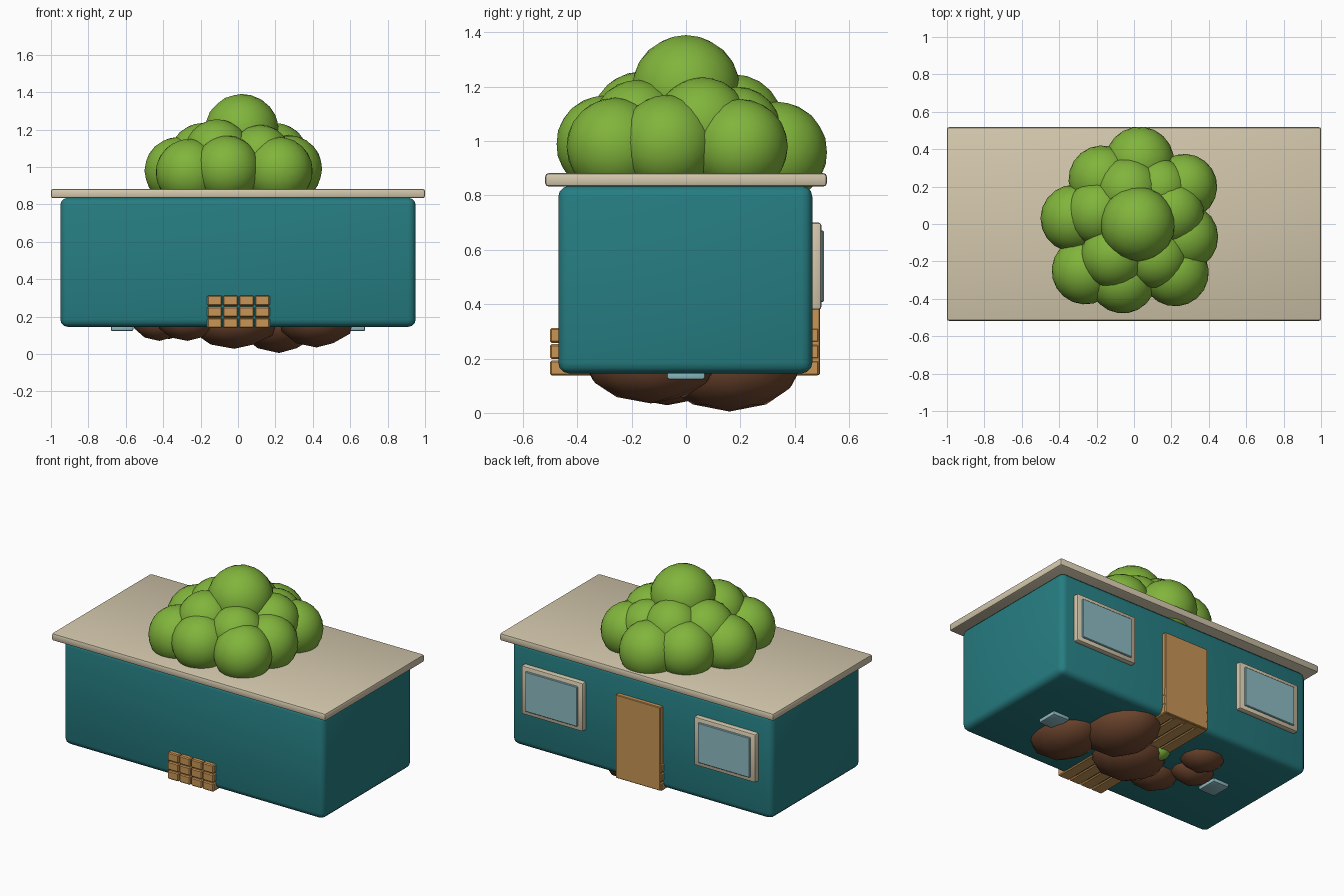
import bpy
from mathutils import Matrix, Vector

if "Cube" in bpy.data.objects:
    bpy.data.objects.remove(bpy.data.objects["Cube"])


def material(name, rgb):
    m = bpy.data.materials.new(name)
    m.diffuse_color = (*rgb, 1)
    m.use_nodes = True
    m.node_tree.nodes["Principled BSDF"].inputs["Base Color"].default_value = m.diffuse_color
    return m


TEAL = material("teal_wall", (0.019, 0.205, 0.222))
CREAM = material("cream_trim", (0.66, 0.58, 0.42))
WOOD = material("warm_wood", (0.58, 0.30, 0.09))
GLASS = material("pale_glass", (0.27, 0.50, 0.55))
LEAF = material("leaf_green", (0.22, 0.46, 0.045))
EARTH = material("brown_earth", (0.16, 0.062, 0.028))


def smooth(ob, angle=0.6):
    bpy.ops.object.select_all(action='DESELECT')
    ob.select_set(True)
    bpy.context.view_layer.objects.active = ob
    bpy.ops.object.shade_smooth_by_angle(angle=angle)


def box(name, lo, hi, mat, bevel=0.0, segments=2):
    """Rounded box between two corners."""
    lo, hi = Vector(lo), Vector(hi)
    bpy.ops.mesh.primitive_cube_add(size=1, location=(lo + hi) / 2)
    ob = bpy.context.object
    ob.name = name
    ob.data.transform(Matrix.Diagonal((*(hi - lo), 1)))
    ob.data.materials.append(mat)
    if bevel:
        b = ob.modifiers.new("bevel", 'BEVEL')
        b.width, b.segments = bevel, segments
        bpy.ops.object.modifier_apply(modifier="bevel")
        smooth(ob)
    return ob


def blob(name, loc, radii, mat, turn=0.0):
    """Low-poly smooth ball, optionally squashed."""
    bpy.ops.mesh.primitive_ico_sphere_add(subdivisions=3 if mat is LEAF else 2,
                                          radius=1, location=loc)
    ob = bpy.context.object
    ob.name = name
    ob.data.transform(Matrix.Rotation(turn, 4, 'Z') @ Matrix.Diagonal((*radii, 1)))
    ob.data.materials.append(mat)
    smooth(ob, 1.2)
    return ob


# house body and flat roof
box("house_body", (-0.95, -0.47, 0.145), (0.95, 0.465, 0.835), TEAL, 0.04, 3)
box("roof_slab", (-1, -0.518, 0.833), (1, 0.518, 0.882), CREAM, 0.012)

# stacked beams running through the house, front to back
for row in range(3):
    for col in range(4):
        x, z = -0.165 + col * 0.085, 0.138 + row * 0.06
        box(f"beam_{row}_{col}", (x, -0.5, z), (x + 0.08, 0.49, z + 0.055), WOOD, 0.006, 1)

# door and windows on the back wall
box("door", (-0.157, 0.45, 0.14), (0.168, 0.493, 0.69), WOOD, 0.004, 1)
for side, label in ((-1, "left"), (1, "right")):
    x = side * 0.63
    box(f"window_frame_{label}", (x - 0.225, 0.45, 0.38), (x + 0.225, 0.498, 0.70), CREAM, 0.01)
    box(f"window_glass_{label}", (x - 0.19, 0.47, 0.408), (x + 0.19, 0.507, 0.672), GLASS, 0.004, 1)
    # small pads under the floor
    x = side * 0.62
    box(f"floor_pad_{label}", (x - 0.06, -0.07, 0.123), (x + 0.06, 0.07, 0.16), GLASS, 0.008)

# earth lumps under the floor: position, radii
lumps = [
    ((0.42, -0.13, 0.19), (0.21, 0.25, 0.155)),
    ((0.22, 0.16, 0.18), (0.22, 0.27, 0.175)),
    ((-0.02, -0.07, 0.18), (0.24, 0.23, 0.152)),
    ((-0.37, 0.19, 0.19), (0.15, 0.14, 0.11)),
    ((-0.42, 0.04, 0.19), (0.15, 0.13, 0.12)),
    ((-0.27, -0.15, 0.19), (0.17, 0.15, 0.12)),
]
for i, (loc, radii) in enumerate(lumps):
    blob(f"earth_lump_{i}", loc, radii, EARTH)
blob("low_leaf", (-0.12, 0.09, 0.17), (0.07, 0.07, 0.07), LEAF)

# leafy crown on the roof: x, y, z, radius
crown = [
    (0.02, 0.0, 1.19, 0.20),
    # middle ring
    (-0.11, -0.17, 1.08, 0.175), (0.12, -0.18, 1.06, 0.165),
    (0.20, 0.06, 1.06, 0.175), (-0.03, 0.18, 1.07, 0.175),
    (-0.19, 0.06, 1.06, 0.175), (0.14, 0.19, 1.04, 0.16),
    # lower ring
    (0.03, 0.335, 0.96, 0.185), (0.27, 0.20, 0.98, 0.175),
    (0.27, -0.07, 0.99, 0.18), (0.22, -0.26, 0.98, 0.18),
    (-0.06, -0.30, 0.99, 0.178), (-0.26, -0.25, 0.97, 0.18),
    (-0.32, 0.03, 0.98, 0.18), (-0.17, 0.24, 0.98, 0.18),
    (0.0, 0.0, 0.95, 0.25),
]
for i, (x, y, z, r) in enumerate(crown):
    blob(f"leaf_ball_{i}", (x, y, z), (r, r, r), LEAF, i * 0.7)
